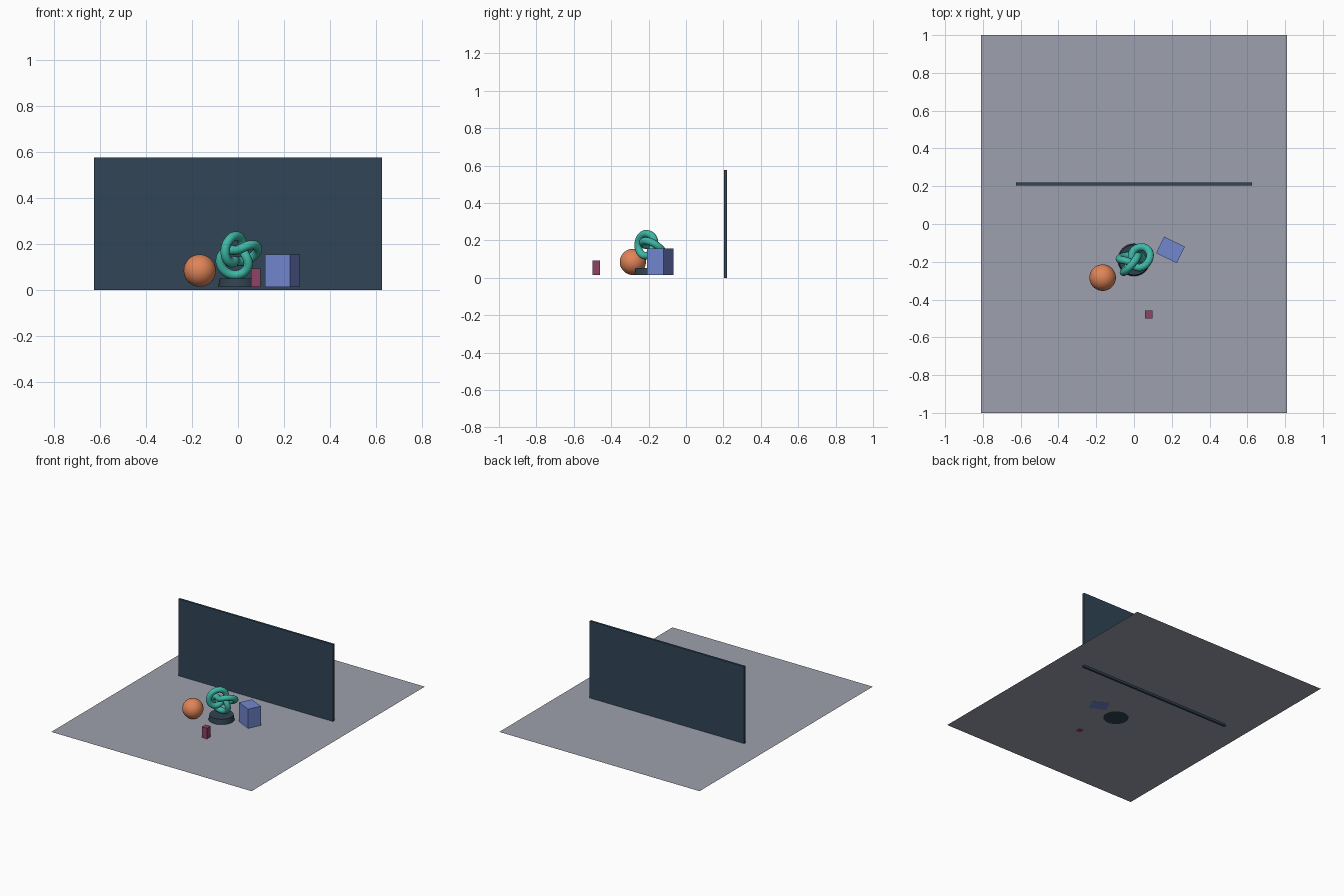
import bpy
from math import sin, cos, pi, radians
from mathutils import Matrix, Vector

cube = bpy.data.objects.get("Cube")
if cube:
    bpy.data.objects.remove(cube, do_unlink=True)


def material(name, rgb):
    """Flat material from 0-255 sRGB values, stored as linear."""
    lin = [((c / 255 + 0.055) / 1.055) ** 2.4 for c in rgb]
    mat = bpy.data.materials.new(name)
    mat.use_nodes = True
    mat.diffuse_color = (*lin, 1)
    bsdf = mat.node_tree.nodes["Principled BSDF"]
    bsdf.inputs["Base Color"].default_value = (*lin, 1)
    bsdf.inputs["Roughness"].default_value = 0.6
    return mat


floor_grey = material("floor grey", (158, 161, 173))
wall_slate = material("wall slate", (49, 69, 87))
base_slate = material("base slate", (47, 66, 80))
teal = material("teal", (62, 184, 166))
orange = material("orange", (224, 132, 88))
blue = material("periwinkle blue", (113, 134, 206))
plum = material("plum", (142, 66, 100))

FLOOR = 0.015


def finish(name, mat, smooth=False):
    obj = bpy.context.object
    obj.name = name
    obj.data.materials.append(mat)
    if smooth:
        bpy.ops.object.shade_smooth_by_angle(angle=radians(40))
    return obj


def block(name, mat, x, y, bottom, size, turn=0):
    """Box standing on the given bottom height."""
    bpy.ops.mesh.primitive_cube_add(
        size=1, location=(x, y, bottom + size[2] / 2), rotation=(0, 0, turn))
    bpy.context.object.scale = size
    bpy.ops.object.transform_apply(location=False, rotation=False, scale=True)
    return finish(name, mat)


# Ground sheet and the upright back wall that pokes just through it
bpy.ops.mesh.primitive_plane_add(size=2, location=(0, 0, FLOOR))
bpy.context.object.scale = (0.81, 1, 1)
bpy.ops.object.transform_apply(location=False, rotation=False, scale=True)
finish("floor", floor_grey)
block("back_wall", wall_slate, 0, 0.212, 0, (1.25, 0.016, 0.577))

# Blocks, seated a hair into the floor
SEAT = FLOOR - 0.0005
block("tall_block", blue, 0.193, -0.137, SEAT, (0.122, 0.097, 0.141), -0.45)
block("small_block", plum, 0.078, -0.479, SEAT, (0.041, 0.041, 0.079))

# Ball
bpy.ops.mesh.primitive_uv_sphere_add(
    segments=48, ring_count=24, radius=0.07, location=(-0.166, -0.284, FLOOR + 0.07))
finish("ball", orange, True)

# Round pedestal
bpy.ops.mesh.primitive_cone_add(
    vertices=32, radius1=0.086, radius2=0.08, depth=0.037,
    location=(0, -0.19, SEAT + 0.0185))
finish("pedestal", base_slate, True)

# Trefoil knot: tube swept along a three-lobed path, turned and leaning forward
R, TUBE, STEPS = 0.062, 0.02, 160
lean = Matrix.Rotation(0.5, 3, 'X') @ Matrix.Rotation(0.45, 3, 'Z')
curve = bpy.data.curves.new("knot", 'CURVE')
curve.dimensions = '3D'
curve.bevel_depth = TUBE
curve.bevel_resolution = 4
spline = curve.splines.new('POLY')
spline.points.add(STEPS - 1)
spline.use_cyclic_u = True
for i, point in enumerate(spline.points):
    u = 4 * pi * i / STEPS
    reach = R * (2 + cos(1.5 * u)) / 2
    p = Vector((reach * cos(u), -R * sin(1.5 * u) / 2, reach * sin(u)))
    point.co = (*(lean @ p), 1)
knot = bpy.data.objects.new("knot", curve)
knot.location = (0, -0.19, 0.153)
bpy.context.collection.objects.link(knot)
bpy.ops.object.select_all(action='DESELECT')
knot.select_set(True)
bpy.context.view_layer.objects.active = knot
bpy.ops.object.convert(target='MESH')
finish("knot", teal)
bpy.ops.object.shade_smooth()
